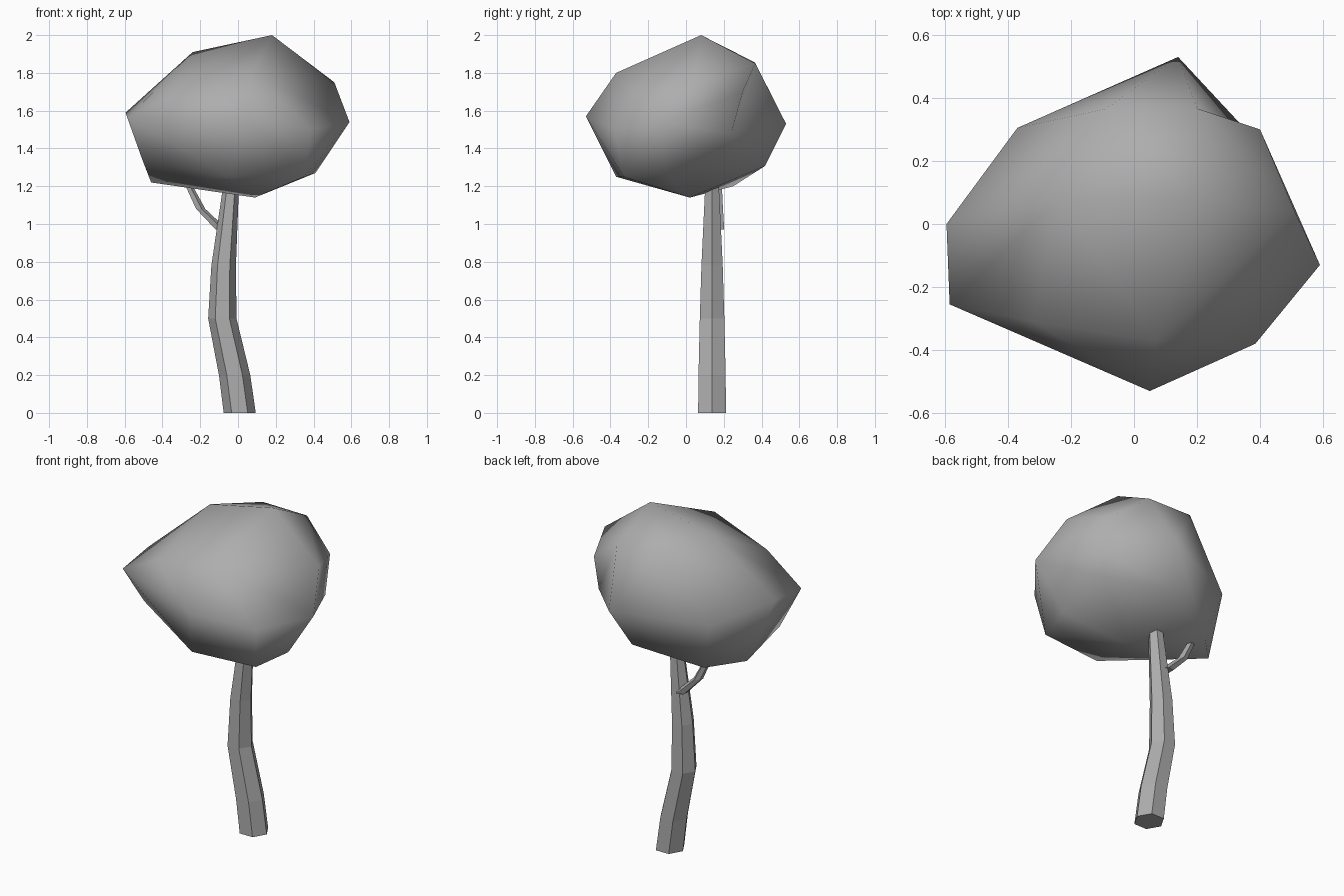
import bpy
import bmesh
import math
from mathutils import Vector

default_cube = bpy.data.objects.get("Cube")
if default_cube:
    bpy.data.objects.remove(default_cube, do_unlink=True)


def make_material(name, color):
    material = bpy.data.materials.new(name)
    material.use_nodes = True
    material.diffuse_color = color
    material.node_tree.nodes["Principled BSDF"].inputs["Base Color"].default_value = color
    return material


def add_object(name, bm, material, smooth=False):
    bmesh.ops.recalc_face_normals(bm, faces=bm.faces[:])
    for face in bm.faces:
        face.smooth = smooth
    mesh = bpy.data.meshes.new(name)
    bm.to_mesh(mesh)
    bm.free()
    mesh.materials.append(material)
    obj = bpy.data.objects.new(name, mesh)
    bpy.context.scene.collection.objects.link(obj)
    return obj


def tapered_limb(name, path, sides, material):
    """Stack of horizontal rings; path holds (x, y, z, radius)."""
    bm = bmesh.new()
    rings = []
    for x, y, z, radius in path:
        ring = []
        for i in range(sides):
            angle = math.tau * i / sides
            offset = Vector((math.cos(angle), math.sin(angle), 0)) * radius
            ring.append(bm.verts.new(Vector((x, y, z)) + offset))
        rings.append(ring)
    for lower, upper in zip(rings, rings[1:]):
        for i in range(sides):
            j = (i + 1) % sides
            bm.faces.new((lower[i], lower[j], upper[j], upper[i]))
    bm.faces.new(rings[0])
    bm.faces.new(rings[-1])
    return add_object(name, bm, material)


def faceted_blob(name, corners, fold, material):
    """Closed rounded mass spanned by its corners; fold turns one ridge into a crease."""
    bm = bmesh.new()
    verts = [bm.verts.new(corner) for corner in corners]
    bmesh.ops.convex_hull(bm, input=verts)
    ridge = bm.edges.get([verts[corners.index(corner)] for corner in fold])
    if ridge:
        bmesh.ops.rotate_edges(bm, edges=[ridge], use_ccw=False)
    unused = [v for v in bm.verts if not v.link_faces]
    bmesh.ops.delete(bm, geom=unused, context="VERTS")
    return add_object(name, bm, material, smooth=True)


gray = make_material("plain gray", (0.42, 0.42, 0.42, 1))

# Trunk: leaning six-sided taper that ends inside the foliage
tapered_limb("trunk", [
    (0.009, 0.138, 0, 0.085), (-0.018, 0.138, 0.2, 0.083),
    (-0.083, 0.138, 0.5, 0.075), (-0.076, 0.138, 0.78, 0.065),
    (-0.037, 0.138, 1.2, 0.042), (-0.02, 0.138, 1.4, 0.03),
], 6, gray)

# Side branch: thin bent limb
tapered_limb("side_branch", [
    (-0.09, 0.17, 0.97, 0.034), (-0.2, 0.17, 1.08, 0.027),
    (-0.26, 0.17, 1.2, 0.021), (-0.3, 0.17, 1.3, 0.015),
], 5, gray)

# Foliage: irregular crown, corners listed from top to bottom
back_corner = (0.14, 0.53, 1.53)
shoulder = (0.4, 0.3, 1.7)
crown = [
    (0.18, 0.08, 2), (-0.24, 0.08, 1.91), (-0.09, 0.365, 1.855),
    (0.2, 0.367, 1.85), (0.07, -0.37, 1.8), (0.51, 0.04, 1.75),
    (-0.32, -0.31, 1.7), shoulder,
    (-0.595, 0, 1.59), (-0.585, -0.255, 1.56), (0.05, -0.53, 1.57),
    (0.59, -0.13, 1.54), back_corner, (0.385, -0.38, 1.5),
    (-0.37, 0.305, 1.49), (0.41, 0.24, 1.48), (0.37, 0.19, 1.38),
    (-0.51, -0.16, 1.35), (0.065, 0.418, 1.307), (0.41, -0.11, 1.27),
    (0.35, -0.33, 1.25), (-0.046, -0.37, 1.25),
    (-0.46, 0.08, 1.22), (-0.295, 0.25, 1.2), (0.09, 0.02, 1.14),
]
faceted_blob("foliage", crown, (back_corner, shoulder), gray)
